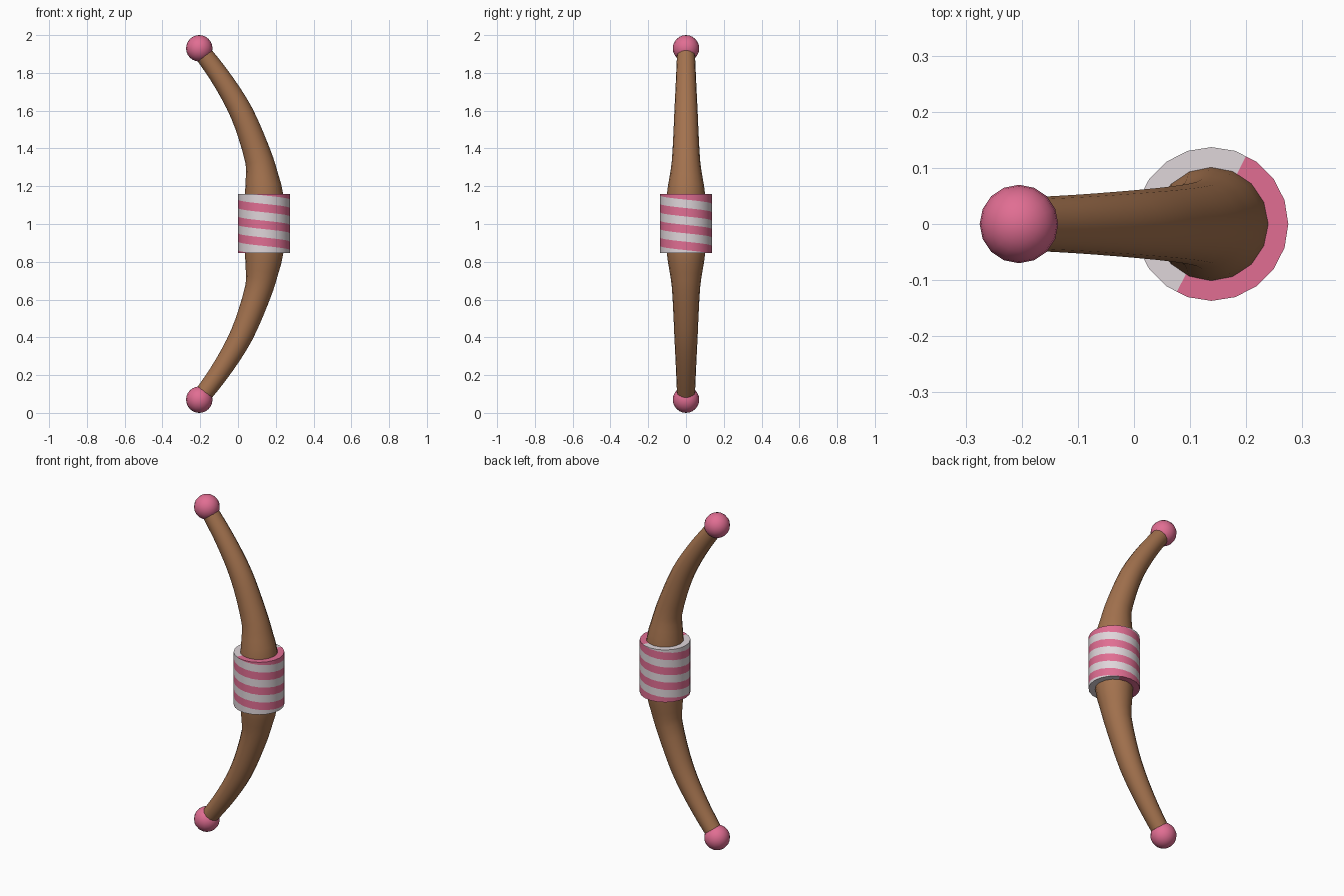
import bpy, bmesh, math
from mathutils import Vector

if "Cube" in bpy.data.objects:
    bpy.data.objects.remove(bpy.data.objects["Cube"])


def material(name, rgb):
    m = bpy.data.materials.new(name)
    m.diffuse_color = (*rgb, 1)
    m.use_nodes = True
    m.node_tree.nodes["Principled BSDF"].inputs["Base Color"].default_value = m.diffuse_color
    return m


BROWN = material("brown wood", (0.37, 0.17, 0.077))
PINK = material("pink", (0.75, 0.155, 0.29))
WHITE = material("pale white", (0.74, 0.67, 0.70))


def finish(bm, name, mats, angle=40):
    bmesh.ops.recalc_face_normals(bm, faces=bm.faces)
    me = bpy.data.meshes.new(name)
    bm.to_mesh(me)
    bm.free()
    for m in mats:
        me.materials.append(m)
    ob = bpy.data.objects.new(name, me)
    bpy.context.collection.objects.link(ob)
    bpy.ops.object.select_all(action='DESELECT')
    ob.select_set(True)
    bpy.context.view_layer.objects.active = ob
    bpy.ops.object.shade_smooth_by_angle(angle=math.radians(angle))
    return ob


def catmull(p0, p1, p2, p3, t):
    return 0.5 * (2 * p1 + (p2 - p0) * t + (2 * p0 - 5 * p1 + 4 * p2 - p3) * t * t
                  + (3 * p1 - p0 - 3 * p2 + p3) * t ** 3)


# Curved wooden bow body: (x, height above middle, radius), mirrored downwards
half = [(0.138, 0.0, 0.103), (0.138, 0.15, 0.102), (0.127, 0.25, 0.087),
        (0.113, 0.335, 0.075), (0.067, 0.472, 0.067), (0.02, 0.586, 0.062),
        (-0.037, 0.69, 0.057), (-0.105, 0.795, 0.052), (-0.175, 0.89, 0.048)]
pts = [Vector(p) for p in [(x, -h, r) for x, h, r in half[:0:-1]] + half]
ext = [2 * pts[0] - pts[1]] + pts + [2 * pts[-1] - pts[-2]]
path = [catmull(*ext[i:i + 4], t) for i in range(len(pts) - 1) for t in (0, 0.5)] + [pts[-1]]

bm = bmesh.new()
SIDES = 16
rings = []
for i, p in enumerate(path):
    d = path[min(i + 1, len(path) - 1)] - path[max(i - 1, 0)]
    n = Vector((d.y, 0, -d.x)).normalized()
    c = Vector((p.x, 0, 1 + p.y))
    rings.append([bm.verts.new(c + p.z * (n * math.cos(a) + Vector((0, math.sin(a), 0))))
                  for a in (math.tau * k / SIDES for k in range(SIDES))])
for a, b in zip(rings, rings[1:]):
    for k in range(SIDES):
        j = (k + 1) % SIDES
        bm.faces.new((a[k], a[j], b[j], b[k]))
bm.faces.new(rings[0])
bm.faces.new(rings[-1])
finish(bm, "bow_body", [BROWN])

# Ball at each tip
for name, z in (("upper_ball", 1.93), ("lower_ball", 0.07)):
    bm = bmesh.new()
    bmesh.ops.create_uvsphere(bm, u_segments=16, v_segments=12, radius=0.07)
    bmesh.ops.translate(bm, verts=bm.verts, vec=(-0.205, 0, z))
    finish(bm, name, [PINK], 60)

# Grip: 20-sided drum with one helical stripe of 3.5 turns
CX, R, BOTTOM, TOP = 0.138, 0.137, 0.846, 1.158
PITCH = (TOP - BOTTOM) / 3.5
N, START = 40, 27          # half-facet steps of 9 degrees; stripe starts at step 27


def rim(i, z):
    r = R if i % 2 == 0 else R * math.cos(math.pi / 20)
    a = math.tau * i / N
    return Vector((CX + r * math.cos(a), r * math.sin(a), z))


bm = bmesh.new()
for s in range(N):
    i = START + s
    for k in range(-3, 9):
        za, zb = (TOP - PITCH * ((s + e) / N + k / 2) for e in (0, 1))
        f = bm.faces.new([bm.verts.new(v) for v in (
            rim(i, za), rim(i, za - PITCH / 2), rim(i + 1, zb - PITCH / 2), rim(i + 1, zb))])
        f.material_index = 1 - k % 2     # band above the stripe edge is pink
for z, up in ((TOP, 1), (BOTTOM, -1)):
    bmesh.ops.bisect_plane(bm, geom=bm.verts[:] + bm.edges[:] + bm.faces[:], dist=1e-6,
                           plane_co=(0, 0, z), plane_no=(0, 0, up), clear_outer=True)
# Drum ends, half pink and half white to follow the stripe
for z, flip in ((TOP, 0), (BOTTOM, 1)):
    for s in range(N):
        i = START + s
        f = bm.faces.new([bm.verts.new(v) for v in (
            rim(i, z), rim(i + 1, z), Vector((CX, 0, z)))])
        f.material_index = (0 if s < N // 2 else 1) ^ flip
bmesh.ops.remove_doubles(bm, verts=bm.verts, dist=1e-5)
finish(bm, "striped_grip", [PINK, WHITE])
